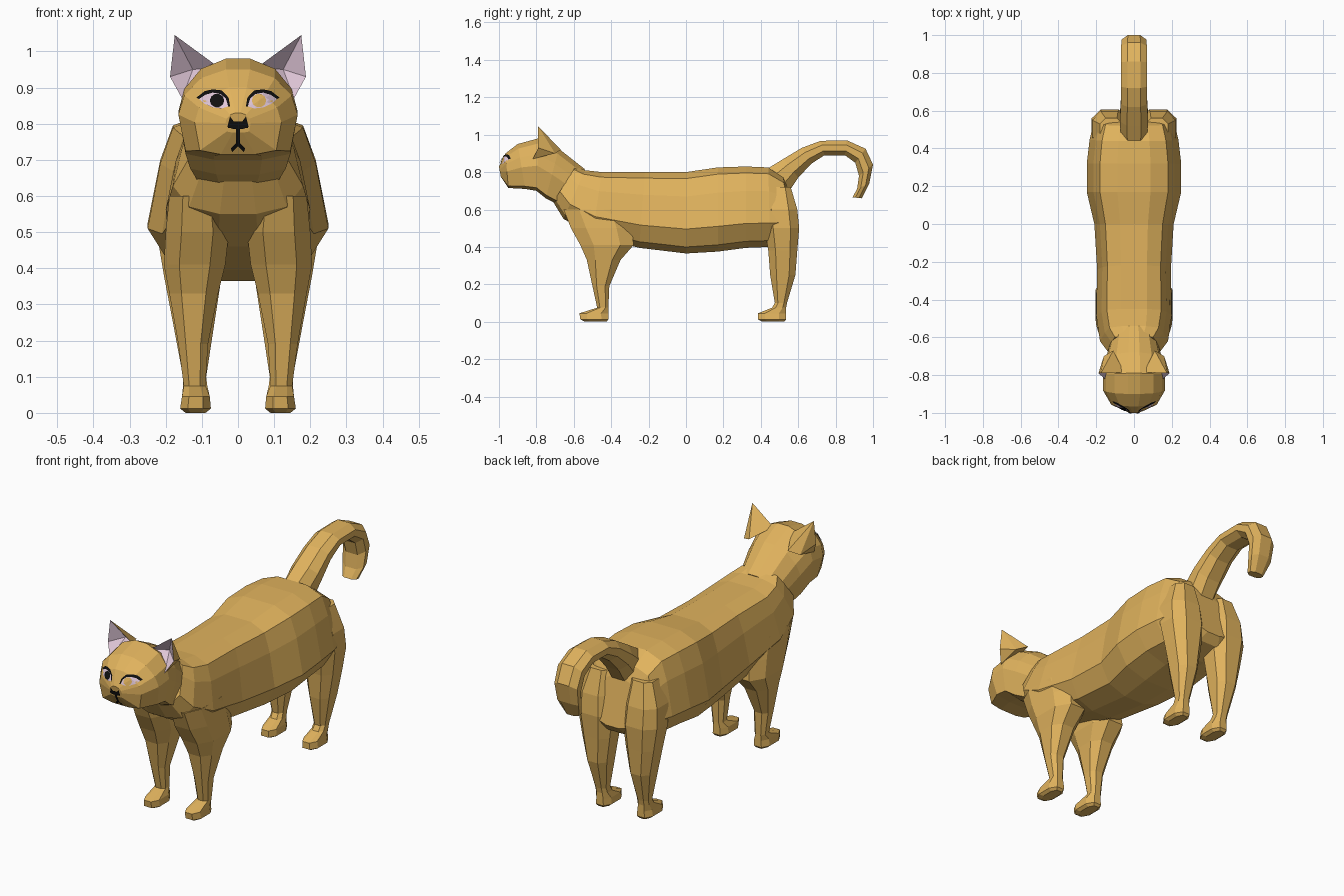
import bpy, bmesh, math
from mathutils import Vector
from mathutils.bvhtree import BVHTree

if "Cube" in bpy.data.objects:
    bpy.data.objects.remove(bpy.data.objects["Cube"])


def material(name, rgb):
    m = bpy.data.materials.new(name)
    m.diffuse_color = (*rgb, 1)
    m.use_nodes = True
    m.node_tree.nodes["Principled BSDF"].inputs["Base Color"].default_value = m.diffuse_color
    return m


FUR = material("tan fur", (0.75, 0.45, 0.11))
PINK = material("pale pink", (0.76, 0.58, 0.70))
BLACK = material("black", (0.005, 0.005, 0.005))


def make(name, verts, faces, mats, pick=None, closed=True):
    bm = bmesh.new()
    vs = [bm.verts.new(v) for v in verts]
    for i, f in enumerate(faces):
        face = bm.faces.new([vs[k] for k in f])
        face.material_index = pick(i) if pick else 0
    if closed:
        bmesh.ops.recalc_face_normals(bm, faces=bm.faces)
    else:
        bm.normal_update()
        bmesh.ops.reverse_faces(bm, faces=[f for f in bm.faces if f.normal.y > 0])
    me = bpy.data.meshes.new(name)
    bm.to_mesh(me)
    bm.free()
    for m in mats:
        me.materials.append(m)
    ob = bpy.data.objects.new(name, me)
    bpy.context.collection.objects.link(ob)
    return ob


def loft(name, rings, mat=FUR):
    n = len(rings[0])
    verts = [p for r in rings for p in r]
    faces = [(a * n + k, a * n + (k + 1) % n, (a + 1) * n + (k + 1) % n, (a + 1) * n + k)
             for a in range(len(rings) - 1) for k in range(n)]
    faces += [tuple(range(n)), tuple(range(len(verts) - n, len(verts)))]
    return make(name, verts, faces, [mat])


def slanted(section, rows):
    """Rings from rows of (y top, z top, y bottom, z bottom, half width)."""
    rings = []
    for yt, zt, yb, zb, w in rows:
        half = [(x * w, yb + (yt - yb) * f, zb + (zt - zb) * f) for x, f in section]
        rings.append(half + [(-x, y, z) for x, y, z in reversed(half)])
    return rings


# Torso
TORSO = [(.35, 1), (.72, .92), (.86, .70), (1, .30), (.75, .08), (.28, 0)]
loft("torso", slanted(TORSO, [
    (-.59, .83, -.71, .64, .14), (-.54, .81, -.655, .55, .18), (-.45, .80, -.50, .46, .20),
    (-.22, .80, -.25, .395, .195), (0, .80, 0, .365, .21), (.17, .825, .17, .375, .25),
    (.32, .83, .32, .395, .25), (.44, .825, .45, .40, .235), (.52, .77, .565, .43, .21),
    (.55, .70, .60, .47, .13)]))

# Head and neck
HEAD = [(.2, 1), (.62, .9), (.9, .7), (1, .48), (.88, .06), (.4, 0)]
head = loft("head", slanted(HEAD, [
    (-1.0, .83, -.99, .775, .035), (-.965, .90, -.95, .715, .12), (-.90, .95, -.86, .71, .165),
    (-.79, .98, -.80, .70, .165), (-.68, .925, -.75, .66, .15), (-.54, .815, -.67, .62, .12)]))

# Tail
TAIL = [(.5, 1), (1, .7), (1, .3), (.5, 0)]
loft("tail", slanted(TAIL, [
    (.43, .815, .54, .68, .07), (.52, .87, .60, .77, .075), (.62, .93, .67, .845, .07),
    (.72, .967, .74, .89, .068), (.86, .97, .85, .89, .068), (.96, .925, .905, .85, .068),
    (1.0, .84, .925, .78, .065), (.98, .74, .915, .71, .06), (.94, .66, .89, .665, .04)]))

# Legs: rows of (z, y front, y back, x inner, x outer)
FRONT_LEG = [(.60, -.655, -.32, .04, .19), (.50, -.615, -.29, .025, .20),
             (.41, -.565, -.28, .035, .205), (.33, -.53, -.35, .055, .19),
             (.19, -.50, -.41, .083, .165), (.075, -.475, -.415, .09, .15),
             (.045, -.57, -.415, .078, .155), (.012, -.565, -.415, .075, .16),
             (0, -.54, -.425, .09, .145)]
HIND_LEG = [(.72, .44, .56, .06, .18), (.60, .41, .595, .04, .22), (.50, .42, .605, .03, .225),
            (.38, .44, .595, .045, .205), (.25, .45, .585, .065, .18),
            (.10, .475, .54, .088, .152), (.075, .46, .535, .085, .152),
            (.045, .385, .535, .078, .155), (.012, .385, .535, .075, .16),
            (0, .41, .525, .09, .145)]


def leg(name, rows, s):
    rings = []
    for z, y0, y1, x0, x1 in rows:
        cx, cy, a, b = (x0 + x1) / 2, (y0 + y1) / 2, (x1 - x0) / 2, (y1 - y0) / 2
        rings.append([(s * (cx + a * u), cy + b * v, z) for u, v in
                      ((.5, -1), (1, -.5), (1, .5), (.5, 1), (-.5, 1), (-1, .5), (-1, -.5), (-.5, -1))])
    loft(name, rings)


# Ears: pink hollow in front, fur behind
EAR = [(.175, -.79, 1.045), (.052, -.785, .955), (.155, -.82, .87), (.188, -.79, .93),
       (.125, -.735, .95), (.11, -.67, .92), (.16, -.70, .90)]
EAR_FACES = [(0, 1, 4), (0, 4, 3), (4, 1, 2), (4, 2, 3),
             (0, 5, 1), (0, 6, 5), (0, 3, 6), (3, 2, 6), (1, 5, 6, 2)]
for s, side in ((1, "right"), (-1, "left")):
    leg("front_leg_" + side, FRONT_LEG, s)
    leg("hind_leg_" + side, HIND_LEG, s)
    make("ear_" + side, [(s * x, y, z) for x, y, z in EAR], EAR_FACES, [FUR, PINK],
         pick=lambda i: 1 if i < 4 else 0)

# Face markings: thin plates laid on the head surface
surface = BVHTree.FromPolygons([v.co for v in head.data.vertices],
                               [p.vertices[:] for p in head.data.polygons])


def on_face(x, z, lift):
    hit = surface.ray_cast(Vector((x, -2, z)), Vector((0, 1, 0)))[0]
    return (x, (hit.y if hit else -.96) - lift, z)


def plate(name, pts, mat, lift):
    n = len(pts)
    cx, cz = sum(p[0] for p in pts) / n, sum(p[1] for p in pts) / n
    mid = [((x + cx) / 2, (z + cz) / 2) for x, z in pts]
    verts = [on_face(x, z, lift) for x, z in pts + mid + [(cx, cz)]]
    faces = []
    for k in range(n):
        j = (k + 1) % n
        faces += [(k, j, n + j, n + k), (n + k, n + j, 2 * n)]
    make(name, verts, faces, [mat], closed=False)


def band(name, top, bottom, mat, lift):
    n = len(top)
    verts = [on_face(x, z, lift) for x, z in top + bottom]
    make(name, verts, [(k, k + 1, n + k + 1, n + k) for k in range(n - 1)], [mat], closed=False)


def disc(cx, cz, rx, rz, n=10):
    return [(cx + rx * math.cos(math.tau * k / n), cz + rz * math.sin(math.tau * k / n))
            for k in range(n)]


LID_TOP = [(.022, .848), (.026, .872), (.045, .892), (.070, .895), (.092, .890), (.115, .872)]
LID_LOW = [(.027, .848), (.034, .870), (.048, .882), (.070, .886), (.090, .880), (.108, .868)]
EYE = LID_LOW + [(.092, .855), (.070, .845), (.045, .842)]
for s, side, iris in ((1, "right", FUR), (-1, "left", BLACK)):
    flip = lambda pts: [(s * x, z) for x, z in pts]
    plate("eye_" + side, flip(EYE), PINK, .004)
    plate("pupil_" + side, flip(disc(.058, .864, .02, .019)), iris, .007)
    band("eyelid_" + side, flip(LID_TOP), flip(LID_LOW), BLACK, .008)
    band("mouth_" + side, flip([(0, .752), (.02, .731)]), flip([(0, .738), (.016, .722)]), BLACK, .006)
    band("nose_" + side, flip([(0, .806), (.012, .806), (.022, .82), (.029, .792)]),
         flip([(0, .785), (.012, .785), (.022, .788), (.027, .788)]), BLACK, .006)
band("nose_line", [(-.006, .79), (.006, .79)], [(-.006, .742), (.006, .742)], BLACK, .006)
